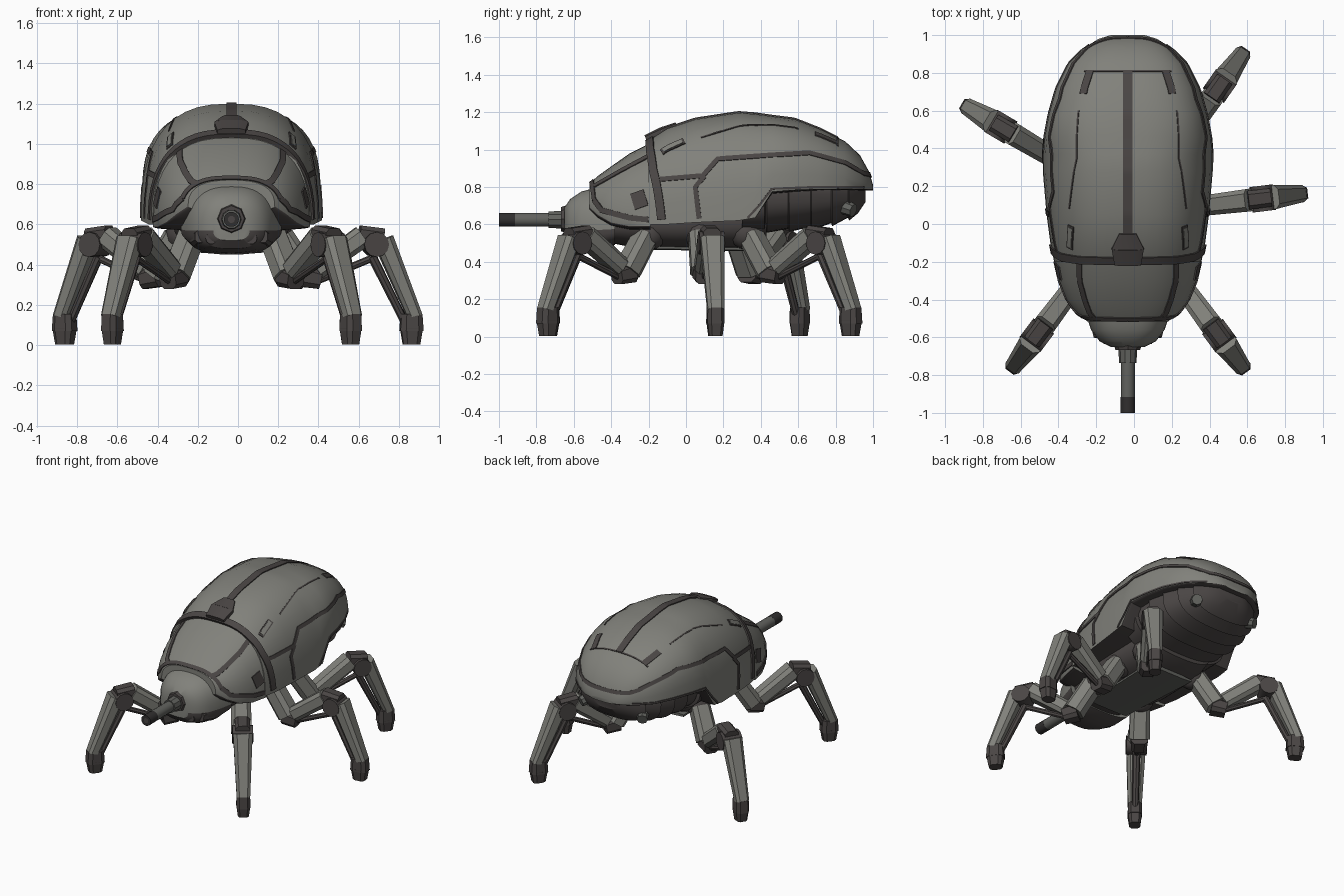
import bpy, bmesh, math
from mathutils import Vector, Matrix

if "Cube" in bpy.data.objects:
    bpy.data.objects.remove(bpy.data.objects["Cube"])

CX, E = -0.033, 0.77          # body centre line, roundness of the sections


def material(name, col):
    m = bpy.data.materials.new(name)
    m.diffuse_color = (*col, 1)
    m.use_nodes = True
    m.node_tree.nodes["Principled BSDF"].inputs["Base Color"].default_value = m.diffuse_color
    return m


LIGHT = material("armour grey", (0.22, 0.22, 0.198))
DARK = material("dark brown grey", (0.068, 0.060, 0.058))
MID = material("gun metal", (0.12, 0.122, 0.112))
BLACK = material("near black", (0.03, 0.028, 0.028))


def make(name, bm, *mats):
    bmesh.ops.recalc_face_normals(bm, faces=bm.faces)
    me = bpy.data.meshes.new(name)
    bm.to_mesh(me)
    bm.free()
    for m in mats:
        me.materials.append(m)
    return link(name, me)


def link(name, me, mat=None):
    o = bpy.data.objects.new(name, me)
    bpy.context.collection.objects.link(o)
    if mat:
        o.matrix_world = mat
    bpy.ops.object.select_all(action='DESELECT')
    o.select_set(True)
    bpy.context.view_layer.objects.active = o
    bpy.ops.object.shade_smooth_by_angle(angle=math.radians(32))
    return o


def spow(v, e):
    return math.copysign(abs(v) ** e, v)


# body sections: (y, half width, top z, rim z, underside z)
SHELL = [(-.2, .39, 1.05, .6, .6), (-.1, .41, 1.115, .6, .6), (.05, .43, 1.165, .61, .61),
         (.28, .45, 1.2, .62, .62), (.37, .45, 1.193, .635, .635), (.46, .442, 1.18, .775, .76),
         (.58, .42, 1.165, .785, .77), (.72, .38, 1.11, .79, .78), (.85, .315, 1.045, .79, .78),
         (.93, .235, .97, .79, .78), (.98, .155, .88, .79, .78), (1.0, .09, .81, .79, .78)]
THORAX = [(-.515, .215, .82, .69, .67), (-.47, .275, .86, .65, .63), (-.4, .325, .91, .61, .59),
          (-.3, .365, .98, .59, .57), (-.19, .39, 1.035, .59, .57)]
HEAD = [(-.65, .09, .69, .57, .52), (-.62, .15, .735, .57, .48), (-.56, .195, .775, .57, .46),
        (-.47, .225, .80, .57, .45), (-.38, .25, .80, .575, .49)]
BELLY = [(-.55, .16, .64, .60, .53), (-.3, .25, .7, .62, .48), (-.05, .29, .7, .62, .465),
         (.3, .28, .7, .62, .465), (.43, .25, .7, .62, .53)]


def section(st, y):
    for s, t in zip(st, st[1:]):
        if y <= t[0]:
            break
    f = (y - s[0]) / (t[0] - s[0])
    return [a + (b - a) * f for a, b in zip(s, t)]


def surf(st, y, a):
    _, w, zt, zb, _ = section(st, y)
    return Vector((CX + w * spow(math.sin(a), E), y, zb + (zt - zb) * abs(math.cos(a)) ** E))


def loft(name, st, top, under, n=22):
    bm = bmesh.new()
    rings = []
    for y, w, zt, zb, zl in st:
        ring = []
        for i in range(2 * n):
            a = -math.pi / 2 + math.pi * i / n
            c = math.cos(a)
            h = (zt - zb) if i <= n else (zb - zl)
            ring.append(bm.verts.new((CX + w * spow(math.sin(a), E), y,
                                      zb + h * (spow(c, E) if abs(c) > 1e-6 else 0))))
        rings.append(ring)
    for r, s in zip(rings, rings[1:]):
        for i in range(2 * n):
            j = (i + 1) % (2 * n)
            bm.faces.new((r[i], r[j], s[j], s[i])).material_index = int(i >= n)
    bm.faces.new(rings[0])
    bm.faces.new(rings[-1])
    return make(name, bm, top, under)


# points on a body surface given by side height or by distance from the middle
def Z(st, y, z):
    _, w, zt, zb, _ = section(st, y)
    k = min(1, max(0, (z - zb) / (zt - zb)))
    return y, math.acos(k ** (1 / E))


def X(st, y, x):
    return y, math.asin(min(1, x / section(st, y)[1]) ** (1 / E))


def zline(st, *pts):
    """Dense path that is straight in the side view through (y, z) points."""
    out = []
    for (y0, z0), (y1, z1) in zip(pts, pts[1:]):
        n = max(2, int(abs(y1 - y0) / .03))
        out += [Z(st, y0 + (y1 - y0) * k / n, z0 + (z1 - z0) * k / n) for k in range(n)]
    return out + [Z(st, *pts[-1])]


def ribbon(name, st, path, w, mat, h=.008, both=True):
    """Thin strip laid on a body surface along (y, angle) points."""
    pts = [path[0]]
    for (y0, a0), (y1, a1) in zip(path, path[1:]):
        n = max(1, int(abs(y1 - y0) / .02), int(abs(a1 - a0) / .1))
        pts += [(y0 + (y1 - y0) * k / n, a0 + (a1 - a0) * k / n) for k in range(1, n + 1)]
    bm = bmesh.new()
    lo, hi = st[0][0] + .001, st[-1][0] - .001
    for sg in ((1, -1) if both else (1,)):
        P = [surf(st, y, sg * a) for y, a in pts]
        prev = None
        for i, (y, a) in enumerate(pts):
            a *= sg
            da = surf(st, y, a + .03) - surf(st, y, a - .03)
            dy = surf(st, min(hi, y + .02), a) - surf(st, max(lo, y - .02), a)
            nrm = dy.cross(da).normalized()
            if nrm.dot(P[i] - Vector((CX, .3, .7))) < 0:
                nrm = -nrm
            t = (P[min(i + 1, len(P) - 1)] - P[max(i - 1, 0)]).normalized()
            s = nrm.cross(t).normalized() * w / 2
            q = [bm.verts.new(P[i] + v) for v in
                 (s - nrm * .012, s + nrm * h, -s + nrm * h, -s - nrm * .012)]
            if prev:
                for k in range(4):
                    bm.faces.new((prev[k], prev[(k + 1) % 4], q[(k + 1) % 4], q[k]))
            else:
                bm.faces.new(q)
            prev = q
        bm.faces.new(prev)
    return make(name, bm, mat)


BOX = [(1, .55), (.6, 1), (-.6, 1), (-1, .55), (-1, -.55), (-.6, -1), (.6, -1), (1, -.55)]


def bar(name, p, q, s0, s1, mat, n=0, side=(0, 1, 0)):
    """Tapered bar from p to q: chamfered box, or an n-sided cylinder."""
    p, q = Vector(p), Vector(q)
    d = (q - p).normalized()
    u = Vector(side)
    v = d.cross(u).normalized()
    sec = [(math.cos(2 * math.pi * i / n), math.sin(2 * math.pi * i / n)) for i in range(n)] if n else BOX
    bm = bmesh.new()
    r, s = [[bm.verts.new(c + u * a * z[0] + v * b * z[1]) for a, b in sec] for c, z in ((p, s0), (q, s1))]
    for i in range(len(sec)):
        j = (i + 1) % len(sec)
        bm.faces.new((r[i], r[j], s[j], s[i]))
    bm.faces.new(r)
    bm.faces.new(s)
    return make(name, bm, mat)


# main body masses
loft("wing_shell", SHELL, LIGHT, DARK)
loft("thorax_shell", THORAX, LIGHT, DARK)
loft("head", HEAD, LIGHT, DARK)
loft("belly_hull", BELLY, DARK, DARK)

# segmented abdomen: each ring steps in from the one before
ABD = [(.3, .37, .85, .74, .54), (.42, .375, .85, .74, .55)]
for y, w, z in ((.42, .36, .555), (.54, .37, .56), (.66, .352, .57), (.77, .318, .59), (.86, .26, .62)):
    ABD += [(y + .006, w - .018, .85, .76, z + .016), (y + .012, w, .85, .76, z)]
ABD += [(.92, .19, .84, .77, .66), (.96, .11, .82, .78, .72)]
loft("abdomen", ABD, DARK, DARK)

# seams and plates on the wing shell
ribbon("collar_band", SHELL, [(-.195, 0), (-.19, .6), (-.175, 1.0), (-.15, 1.3), (-.13, 1.55)], .045, DARK, .009)
ribbon("centre_spine", SHELL, [(-.1, 0), (.81, 0)], .05, DARK, .006, both=False)
ribbon("rear_cross_seam", SHELL, [(.81, 0), X(SHELL, .81, .23)], .01, DARK, .004)
ribbon("side_seam", SHELL, zline(SHELL, (-.15, .84), (.09, .86), (.17, .95), (.45, .97), (.66, .982), (.85, .93),
                                 (.95, .872), (.975, .867), (.982, .865), (.985, .8625)), .026, DARK, .005)
ribbon("side_panel_seam", SHELL, zline(SHELL, (.1, .86), (.05, .8), (.07, .63)), .026, DARK, .005)
ribbon("rim_seam", SHELL, zline(SHELL, (.33, .635), (.39, .7), (.46, .79), (.7, .8), (.95, .798)), .012, DARK, .005)
ribbon("shell_slit", SHELL, [X(SHELL, .08, .31), X(SHELL, .35, .27), X(SHELL, .6, .26)], .009, DARK, .004)
ribbon("rear_vent", SHELL, [X(SHELL, .69, .235), X(SHELL, .81, .2)], .042, DARK, .005)
ribbon("front_vent_frame", SHELL, [X(SHELL, -.13, .305), X(SHELL, -.01, .30)], .042, DARK, .005)
ribbon("front_vent_plate", SHELL, [X(SHELL, -.12, .305), X(SHELL, -.02, .30)], .028, LIGHT, .008)

# raised latch where the spine meets the thorax
bar("spine_latch", (CX, -.215, 1.06), (CX, -.13, 1.098), (.07, .018), (.085, .022), DARK, side=(1, 0, 0))
bar("spine_latch_back", (CX, -.13, 1.098), (CX, -.05, 1.13), (.085, .022), (.045, .016), DARK, side=(1, 0, 0))

# seams on the thorax: upper corner line, front opening and slanting lower rim
ribbon("thorax_seam", THORAX, zline(THORAX, (-.2, .965), (-.35, .885), (-.5, .8)), .032, DARK, .005)
ribbon("thorax_front_rim", THORAX, [(-.505, 0), Z(THORAX, -.5, .8), Z(THORAX, -.49, .73)], .026, DARK, .006)
ribbon("thorax_lower_rim", THORAX, zline(THORAX, (-.49, .73), (-.45, .675), (-.3, .635), (-.2, .625)), .03, DARK, .006)
ribbon("thorax_vent", THORAX, [Z(THORAX, -.285, .72), Z(THORAX, -.215, .745)], .09, DARK, .005)

# gun and socket
Y = dict(side=(1, 0, 0))
bar("gun_socket", (CX, -.6, .628), (CX, -.668, .628), (.085, .085), (.065, .065), DARK, 8, **Y)
bar("gun_sleeve", (CX, -.66, .625), (CX, -.735, .625), (.05, .05), (.046, .046), MID, 10, **Y)
bar("gun_barrel", (CX, -.73, .625), (CX, -.92, .625), (.037, .037), (.037, .037), MID, 14, **Y)
bar("gun_muzzle", (CX, -.915, .625), (CX, -1.0, .625), (.0375, .0375), (.0375, .0375), BLACK, 14, **Y)
bar("gun_bore", (CX, -.99, .625), (CX, -1.0005, .625), (.018, .018), (.018, .018), DARK, 10, **Y)

# sensors, jaw plates and belly details
for s in (-1, 1):
    bar("head_sensor", (CX + s * .1, -.55, .53), (CX + s * .1, -.635, .53), (.032, .032), (.028, .028), DARK, 10, **Y)
    bar("jaw_plate", (CX + s * .16, -.5, .53), (CX + s * .15, -.6, .54), (.045, .04), (.03, .03), DARK, **Y)
    bar("rear_nozzle", (CX + s * .19, .8, .71), (CX + s * .245, .895, .675), (.045, .045), (.036, .036), MID, 8,
        side=Vector((-.866 * s, .5, 0)))
bar("belly_plate", (CX, -.3, .478), (CX, .33, .468), (.15, .012), (.18, .012), MID, **Y)

# one leg in local space, x pointing outwards, reused for all five
bm = bmesh.new()
bmesh.ops.create_uvsphere(bm, u_segments=14, v_segments=8, radius=.085,
                          matrix=Matrix.Translation((0, 0, .55)))
parts = [make("hip_ball", bm, DARK)]
for name, p, q, s0, s1, m, n in (
        ("hip_block", (.03, .54), (.155, .35), (.064, .06), (.068, .062), LIGHT, 0),
        ("elbow_block", (.13, .345), (.225, .325), (.056, .055), (.05, .046), DARK, 0),
        ("upper_leg", (.205, .375), (.435, .54), (.054, .05), (.06, .054), LIGHT, 0),
        ("upper_leg_piston", (.2, .315), (.48, .43), (.018, .018), (.018, .018), DARK, 8),
        ("knee_cap", (.42, .55), (.54, .535), (.05, .045), (.048, .045), DARK, 0),
        ("lower_leg", (.54, .525), (.70, .14), (.064, .05), (.044, .036), LIGHT, 0),
        ("lower_leg_piston", (.485, .44), (.645, .12), (.026, .024), (.022, .02), DARK, 8),
        ("ankle", (.682, .155), (.682, .07), (.044, .052), (.046, .058), DARK, 0),
        ("toe", (.682, .085), (.682, .004), (.046, .055), (.036, .042), DARK, 0)):
    parts.append(bar(name, (p[0], 0, p[1]), (q[0], 0, q[1]), s0, s1, m, n))
parts.append(bar("knee_axle", (.5, -.068, .5), (.5, .068, .5), (.062, .062), (.062, .062), DARK, 12,
                 side=(1, 0, 0)))

# hip position and outward direction of each leg
LEGS = (("front_left", -.215, -.19, -.60, -.80), ("front_right", .155, -.19, .59, -.80),
        ("middle_right", .185, .075, .99, .12), ("rear_right", .17, .32, .57, .82),
        ("rear_left", -.275, .26, -.86, .51))
for name, x, y, dx, dy in LEGS:
    mat = Matrix.Translation((x, y, 0)) @ Matrix.Rotation(math.atan2(dy, dx), 4, 'Z')
    for o in parts:
        link(name + "_" + o.name, o.data, mat)
for o in parts:
    bpy.data.objects.remove(o)
